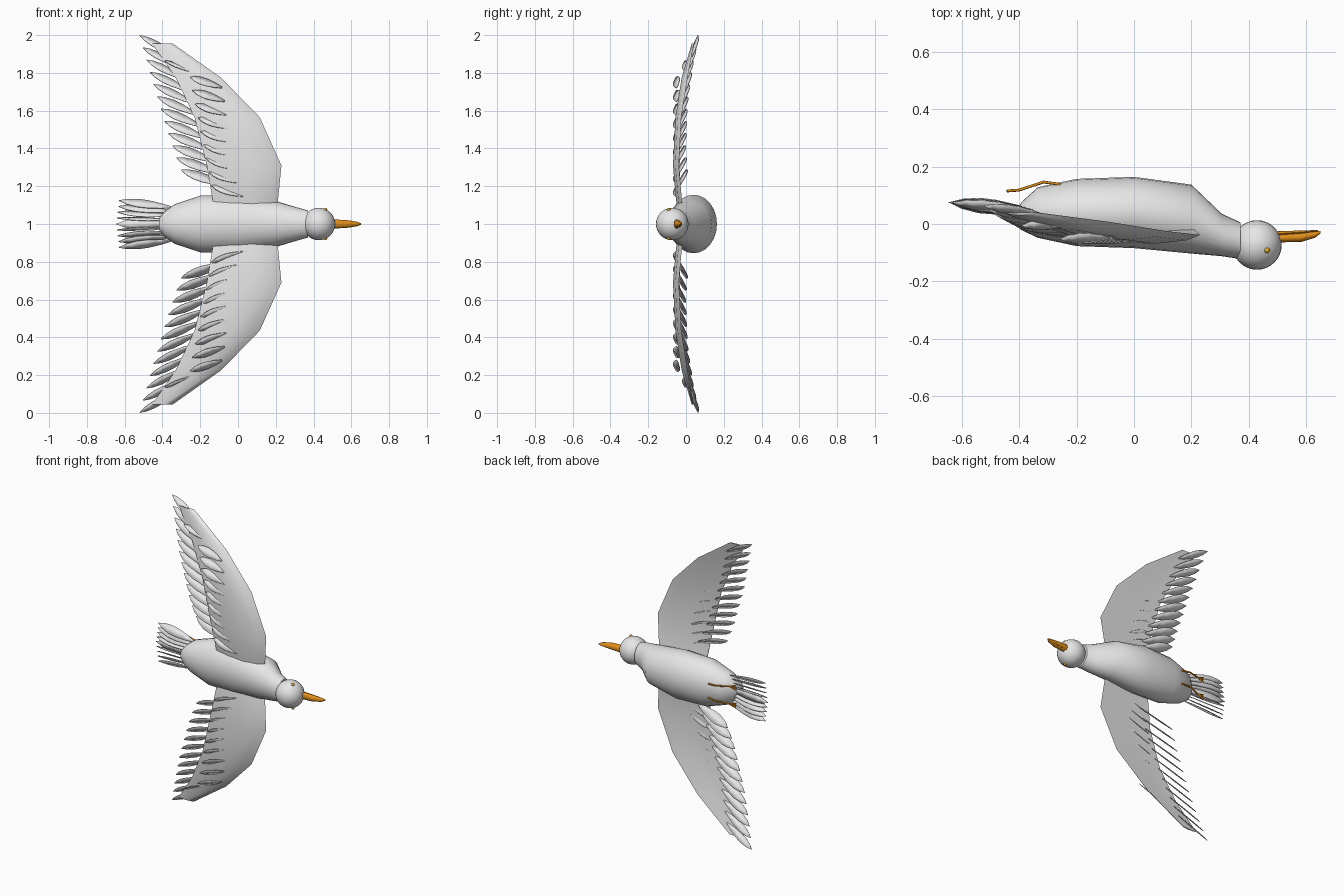
import bpy, bmesh, math
from mathutils import Vector as V

if "Cube" in bpy.data.objects:
    bpy.data.objects.remove(bpy.data.objects["Cube"])


def material(name, rgb):
    m = bpy.data.materials.new(name)
    m.diffuse_color = (*rgb, 1)
    m.use_nodes = True
    m.node_tree.nodes["Principled BSDF"].inputs["Base Color"].default_value = m.diffuse_color
    return m


WHITE = material("plumage_white", (0.8, 0.8, 0.8))
ORANGE = material("bill_orange", (0.75, 0.27, 0.01))
YELLOW = material("eye_yellow", (0.75, 0.42, 0.03))


def finish(bm, name, mat, angle=50):
    bmesh.ops.recalc_face_normals(bm, faces=bm.faces)
    me = bpy.data.meshes.new(name)
    bm.to_mesh(me)
    bm.free()
    ob = bpy.data.objects.new(name, me)
    bpy.context.collection.objects.link(ob)
    me.materials.append(mat)
    bpy.ops.object.select_all(action='DESELECT')
    ob.select_set(True)
    bpy.context.view_layer.objects.active = ob
    bpy.ops.object.shade_smooth_by_angle(angle=math.radians(angle))
    return ob


def skin(bm, rings):
    """Join closed rings of points into a capped tube."""
    vs = [[bm.verts.new(p) for p in r] for r in rings]
    n = len(vs[0])
    for a, b in zip(vs, vs[1:]):
        for i in range(n):
            bm.faces.new((a[i], a[(i + 1) % n], b[(i + 1) % n], b[i]))
    bm.faces.new(vs[0])
    bm.faces.new(vs[-1])


def loft(name, mat, sections, n=24):
    """Elliptical sections along x: (x, centre y, radius y, radius z)."""
    bm = bmesh.new()
    ang = [2 * math.pi * i / n for i in range(n)]
    skin(bm, [[(x, y + ry * math.cos(a), 1 + rz * math.sin(a)) for a in ang]
              for x, y, ry, rz in sections])
    return finish(bm, name, mat)


def ball(name, mat, pos, r, seg=32):
    bm = bmesh.new()
    bmesh.ops.create_uvsphere(bm, u_segments=seg, v_segments=seg // 2, radius=r)
    bmesh.ops.translate(bm, verts=bm.verts, vec=pos)
    return finish(bm, name, mat)


def feather(bm, base, tip, width, normal):
    """Flat leaf-shaped blade facing the given direction."""
    base, tip = V(base), V(tip)
    side = (tip - base).cross(V(normal)).normalized() * width / 2
    prof = [(0, .15), (.2, .6), (.45, .95), (.65, 1), (.85, .65), (1, .04)]
    rows = [[bm.verts.new(base.lerp(tip, t) + side * w * k) for k in (-1, 1)]
            for t, w in prof]
    for a, b in zip(rows, rows[1:]):
        bm.faces.new((a[0], a[1], b[1], b[0]))


def finish_feathers(bm, name):
    ob = finish(bm, name, WHITE, 30)
    mod = ob.modifiers.new("thickness", 'SOLIDIFY')
    mod.thickness = 0.004
    mod.offset = 0


def lerp(a, b, t):
    return a + (b - a) * t


def sample(table, z):
    """Interpolate a (z, value) table."""
    for (z0, a), (z1, b) in zip(table, table[1:]):
        if z <= z1:
            return lerp(a, b, (z - z0) / (z1 - z0))
    return table[-1][1]


# Body with neck, and head
loft("body", WHITE, [(-.417, .018, .018, .03), (-.39, .028, .05, .065),
                     (-.335, .04, .088, .105), (-.2, .04, .117, .15),
                     (0, .04, .124, .155), (.2, .017, .12, .122),
                     (.305, -.038, .074, .09), (.37, -.058, .064, .072)])
ball("head", WHITE, (.428, -.073, 1), .086)

# Bill
loft("upper_bill", ORANGE, [(.48, -.05, .014, .026), (.58, -.047, .016, .02),
                            (.63, -.037, .011, .012), (.65, -.028, .004, .004)], 12)
loft("lower_bill", ORANGE, [(.48, -.035, .009, .02), (.57, -.029, .006, .014),
                            (.64, -.023, .002, .004)], 12)

# Wing stations: distance from body axis, leading x, trailing x, y
STATIONS = [(.04, .19, -.12, -.025), (.13, .212, -.135, -.04), (.31, .23, -.165, -.056),
            (.565, .115, -.23, -.043), (.775, -.09, -.33, -.01),
            (.955, -.345, -.455, .035)]
WING_Y = [(s[0], s[3]) for s in STATIONS]
CHORD = [(0, 0, .018), (.12, .009, .008), (.4, .013, 0), (.75, .008, .002), (1, .002, .008)]

for s, side in ((1, "upper"), (-1, "lower")):
    # Wing plate
    bm = bmesh.new()
    rings = []
    for d, lead, trail, y in STATIONS:
        k = .35 if d > .9 else 1
        top = [(lerp(lead, trail, t), y + (c - h) * k, 1 + s * d) for t, h, c in CHORD]
        low = [(lerp(lead, trail, t), y + (c + h) * k, 1 + s * d) for t, h, c in CHORD[1:]]
        rings.append(top + low[::-1])
    skin(bm, rings)
    finish(bm, side + "_wing", WHITE, 60)

    # Flight feathers along the trailing edge
    bm = bmesh.new()
    n = 12
    for i in range(n):
        t = i / (n - 1)
        d = lerp(.285, .998, t)
        tx = -.3 - .22 * t ** .9
        bd = d - lerp(.08, .11, t)
        y = sample(WING_Y, bd)
        feather(bm, (tx + lerp(.23, .2, t), y + .015, 1 + s * bd),
                (tx, y + lerp(.045, .045, t), 1 + s * d),
                lerp(.065, .045, t), (0, -.7, .7 * s))
    finish_feathers(bm, side + "_flight_feathers")

    # Covert feathers standing on the back of the wing
    bm = bmesh.new()
    n = 9
    for i in range(n):
        t = i / (n - 1)
        d = lerp(.175, .75, t)
        x = lerp(-.055, -.17, t)
        feather(bm, (x + .085, -.048, 1 + s * (d - .028)),
                (x - .085, -.052, 1 + s * (d + .028)),
                .052, (0, -.72, .69 * s))
    feather(bm, (-.22, .0, 1 + s * .8), (-.39, -.005, 1 + s * .865), .04, (0, -.5, .85 * s))
    finish_feathers(bm, side + "_covert_feathers")

    # Leg tucked under the belly, with toes
    cu = bpy.data.curves.new(side + "_leg", 'CURVE')
    cu.dimensions = '3D'
    cu.bevel_depth = .005
    cu.bevel_resolution = 2
    cu.use_fill_caps = True
    ankle = (-.40, .118, .058)
    paths = [[(-.25, .125, .045), (-.262, .139, .046), (-.315, .146, .05), ankle]]
    paths += [[ankle, (-.442, .115, .058 + k)] for k in (-.014, 0, .014)]
    for p in paths:
        sp = cu.splines.new('POLY')
        sp.points.add(len(p) - 1)
        for pt, (x, y, z) in zip(sp.points, p):
            pt.co = (x, y, 1 + s * z, 1)
    cu.materials.append(ORANGE)
    bpy.context.collection.objects.link(bpy.data.objects.new(side + "_leg", cu))

    # Eye
    ball(side + "_eye", YELLOW, (.463, -.092, 1 + s * .076), .01, 12)

# Tail fan
bm = bmesh.new()
for i in range(-4, 5):
    roll = math.radians((0, 72, 55, 48, 40)[abs(i)]) * (1 if i > 0 else -1)
    feather(bm, (-.35, .045, 1 + .022 * i), (-.645 + .004 * abs(i), .075, 1 + .031 * i),
            .055, (0, -math.cos(roll), math.sin(roll)))
finish_feathers(bm, "tail_feathers")
